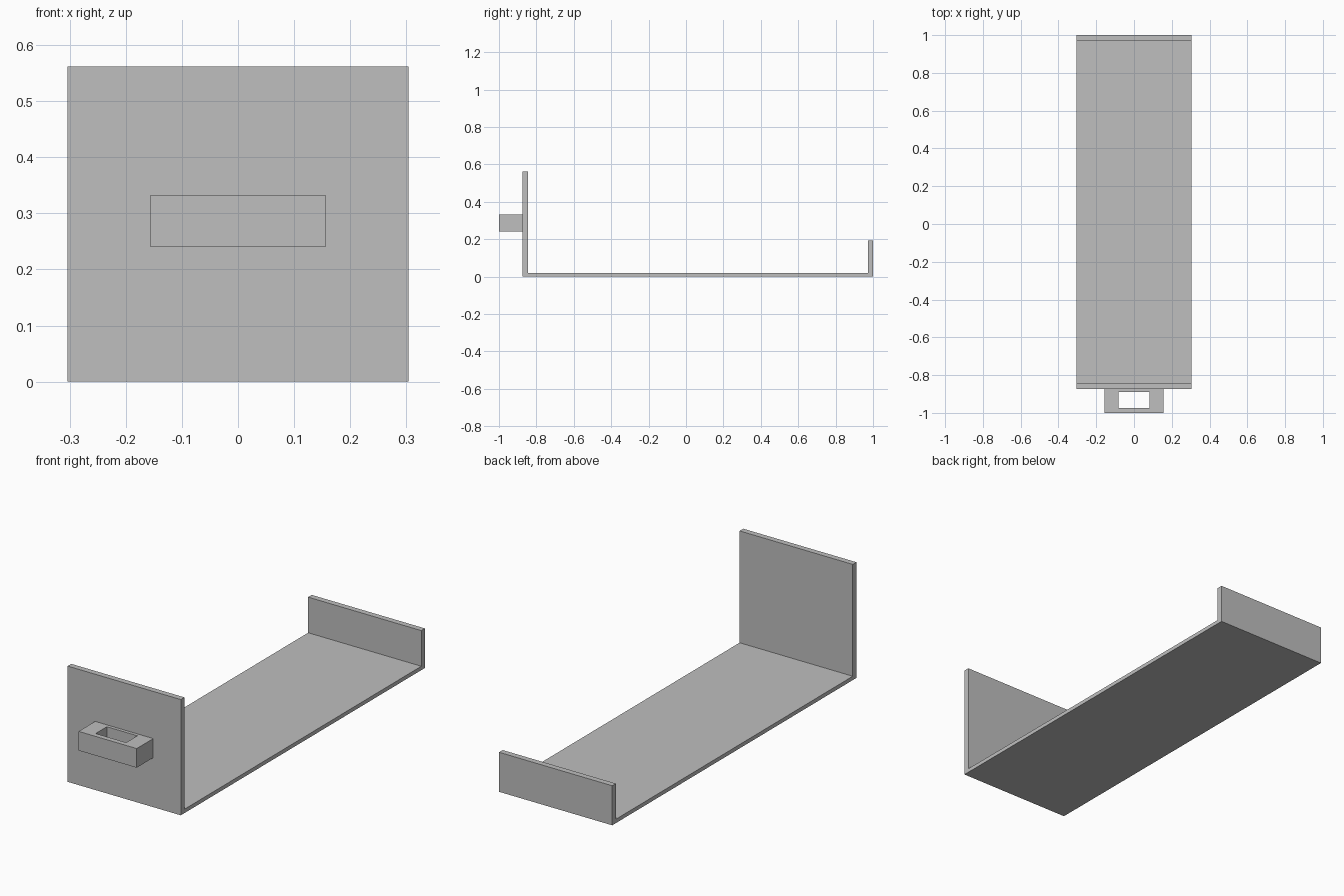
import bpy
import bmesh

cube = bpy.data.objects.get("Cube")
if cube:
    bpy.data.objects.remove(cube, do_unlink=True)

# Single plain grey
GREY = (0.52, 0.52, 0.52, 1)
grey = bpy.data.materials.new("plain grey")
grey.use_nodes = True
grey.diffuse_color = GREY
grey.node_tree.nodes["Principled BSDF"].inputs["Base Color"].default_value = GREY


def finish(name, bm):
    bmesh.ops.recalc_face_normals(bm, faces=bm.faces)
    mesh = bpy.data.meshes.new(name)
    bm.to_mesh(mesh)
    bm.free()
    mesh.materials.append(grey)
    obj = bpy.data.objects.new(name, mesh)
    bpy.context.collection.objects.link(obj)


def extrude(bm, faces, offset):
    result = bmesh.ops.extrude_face_region(bm, geom=faces)
    verts = [g for g in result["geom"] if isinstance(g, bmesh.types.BMVert)]
    bmesh.ops.translate(bm, verts=verts, vec=offset)


# Drawer body: side profile (y, z) swept across the width
half_width = 0.304
front, front_inner, back_inner, back = -0.873, -0.845, 0.972, 1.0
floor, back_top, front_top = 0.019, 0.192, 0.562
profile = [(front, 0), (back, 0), (back, back_top), (back_inner, back_top),
           (back_inner, floor), (front_inner, floor),
           (front_inner, front_top), (front, front_top)]
bm = bmesh.new()
face = bm.faces.new([bm.verts.new((-half_width, y, z)) for y, z in profile])
extrude(bm, [face], (2 * half_width, 0, 0))
finish("drawer_body", bm)

# Handle: rectangular ring, open from top to bottom
bottom, top = 0.24, 0.333


def rectangle(bm, half_x, y0, y1):
    corners = [(-half_x, y0), (half_x, y0), (half_x, y1), (-half_x, y1)]
    return [bm.verts.new((x, y, bottom)) for x, y in corners]


bm = bmesh.new()
outer = rectangle(bm, 0.156, -1.0, front)
inner = rectangle(bm, 0.082, -0.975, -0.889)
ring = []
for i in range(4):
    j = (i + 1) % 4
    ring.append(bm.faces.new([outer[i], outer[j], inner[j], inner[i]]))
extrude(bm, ring, (0, 0, top - bottom))
finish("pull_handle", bm)
